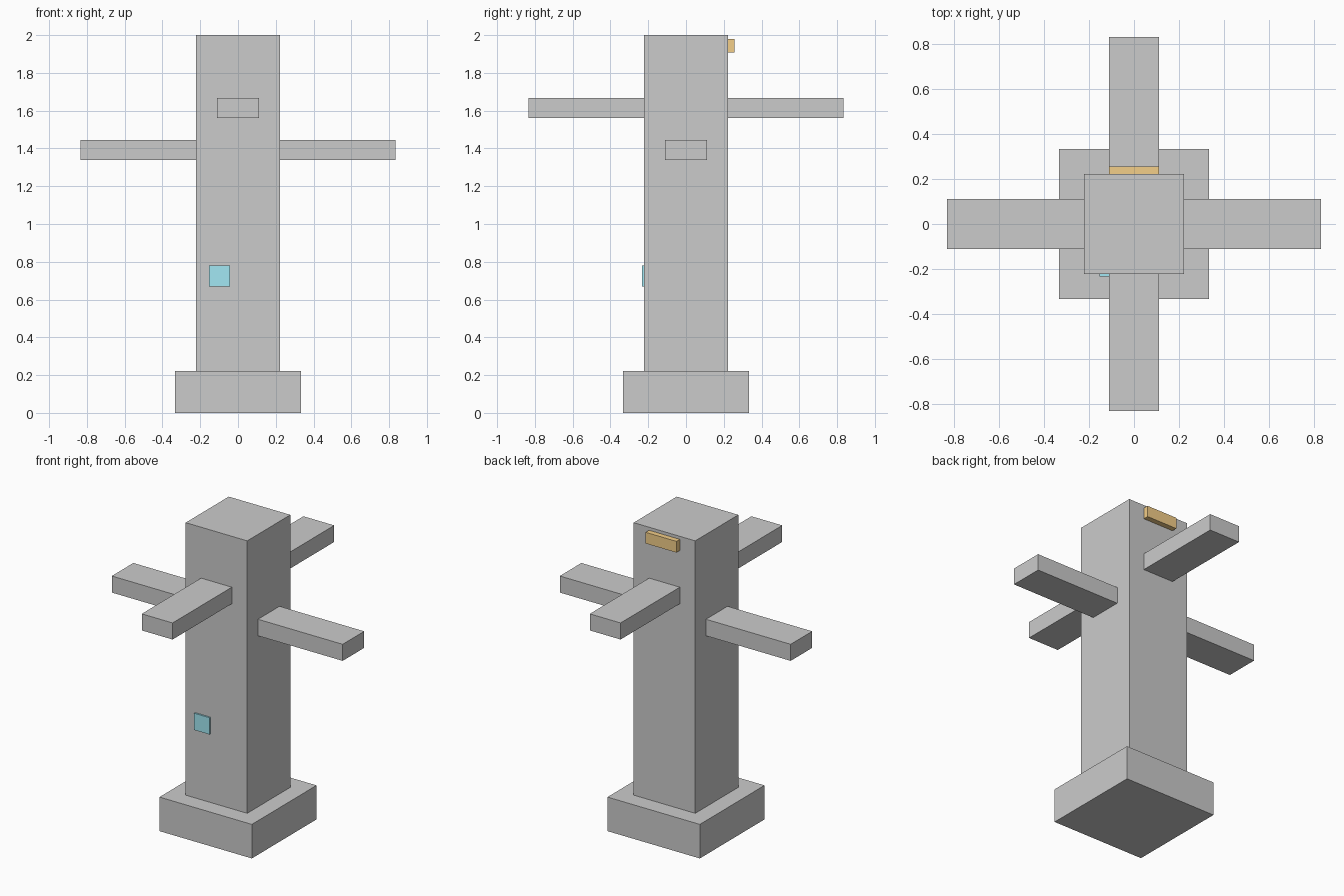
import bpy

if "Cube" in bpy.data.objects:
    bpy.data.objects.remove(bpy.data.objects["Cube"])

U = 1 / 9  # design module


def material(name, rgb):
    m = bpy.data.materials.new(name)
    m.diffuse_color = (*rgb, 1)
    m.use_nodes = True
    m.node_tree.nodes["Principled BSDF"].inputs["Base Color"].default_value = m.diffuse_color
    return m


def box(name, lo, hi, mat=None):
    center = [(a + b) / 2 for a, b in zip(lo, hi)]
    bpy.ops.mesh.primitive_cube_add(size=1, location=center)
    ob = bpy.context.object
    ob.name = name
    ob.scale = [b - a for a, b in zip(lo, hi)]
    bpy.ops.object.transform_apply(location=False, rotation=False, scale=True)
    if mat:
        ob.data.materials.append(mat)
    return ob


cyan = material("cyan", (0.36, 0.80, 0.90))
amber = material("amber", (0.90, 0.62, 0.25))

# Foot block and square column
box("base", (-3 * U, -3 * U, 0), (3 * U, 3 * U, 2 * U))
box("column", (-2 * U, -2 * U, 2 * U), (2 * U, 2 * U, 2))

# Lower pair of arms along x, upper pair along y
for side, s in (("left", -1), ("right", 1)):
    x0, x1 = sorted((s * 2 * U, s * 7.5 * U))
    box(side + "_arm", (x0, -U, 1.338), (x1, U, 1.446))
for side, s in (("front", -1), ("back", 1)):
    y0, y1 = sorted((s * 2 * U, s * 7.5 * U))
    box(side + "_arm", (-U, y0, 1.56), (U, y1, 1.668))

# Front panel and rear plate
box("front_panel", (-0.153, -0.233, 0.67), (-0.042, -2 * U, 0.779), cyan)
box("back_plate", (-U, 2 * U, 1.907), (U, 0.257, 1.98), amber)
